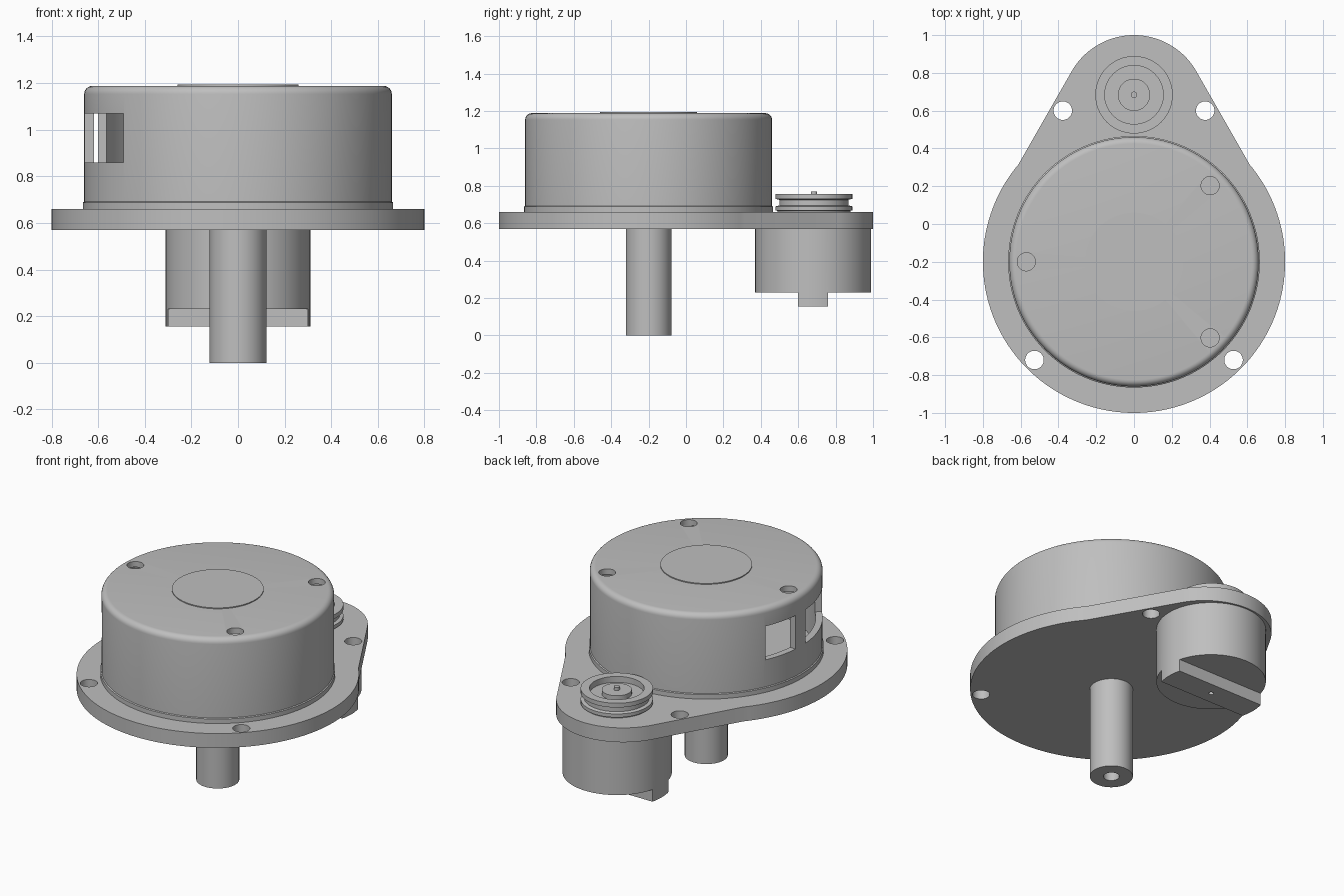
import bpy, bmesh, math
from mathutils import Vector

if "Cube" in bpy.data.objects:
    bpy.data.objects.remove(bpy.data.objects["Cube"])

grey = bpy.data.materials.new("plain_grey")
grey.diffuse_color = (0.52, 0.52, 0.52, 1)
grey.use_nodes = True
grey.node_tree.nodes["Principled BSDF"].inputs["Base Color"].default_value = grey.diffuse_color


def finish(name, bm):
    bmesh.ops.remove_doubles(bm, verts=bm.verts[:], dist=1e-5)
    bmesh.ops.dissolve_degenerate(bm, edges=bm.edges[:], dist=1e-6)
    bmesh.ops.recalc_face_normals(bm, faces=bm.faces[:])
    me = bpy.data.meshes.new(name)
    bm.to_mesh(me)
    bm.free()
    me.materials.append(grey)
    ob = bpy.data.objects.new(name, me)
    bpy.context.collection.objects.link(ob)
    return ob


def lathe(name, profile, x, y, steps=96):
    """Revolve (radius, z) points about a vertical axis at x, y."""
    bm = bmesh.new()
    vs = [bm.verts.new((x + r, y, z)) for r, z in profile]
    es = [bm.edges.new(p) for p in zip(vs, vs[1:])]
    bmesh.ops.spin(bm, geom=vs + es, cent=(x, y, 0), axis=(0, 0, 1),
                   angle=math.tau, steps=steps, use_merge=False)
    return finish(name, bm)


def prism(name, outline, z0, z1):
    bm = bmesh.new()
    face = bm.faces.new([bm.verts.new((x, y, z0)) for x, y in outline])
    out = bmesh.ops.extrude_face_region(bm, geom=[face])
    bmesh.ops.translate(bm, vec=(0, 0, z1 - z0),
                        verts=[v for v in out["geom"] if isinstance(v, bmesh.types.BMVert)])
    return finish(name, bm)


def rod(name, x, y, r, z0, z1, steps=48):
    return lathe(name, [(0, z0), (r, z0), (r, z1), (0, z1)], x, y, steps)


def arc(cx, cy, r, a0, a1, n):
    return [(cx + r * math.cos(math.radians(a0 + (a1 - a0) * i / n)),
             cy + r * math.sin(math.radians(a0 + (a1 - a0) * i / n))) for i in range(n + 1)]


def boolean(ob, cutter, op="DIFFERENCE"):
    mod = ob.modifiers.new("cut", "BOOLEAN")
    mod.object, mod.operation, mod.solver = cutter, op, "EXACT"
    bpy.context.view_layer.objects.active = ob
    bpy.ops.object.modifier_apply(modifier=mod.name)
    bpy.data.objects.remove(cutter)


CY = -0.2    # drum and shaft axis
MY = 0.68    # motor and pulley axis

# Mounting plate: large disc drawn out to a smaller rounded nose
plate = prism("mounting_plate",
              arc(0, 0.62, 0.38, 30.5, 149.5, 40) + arc(0, CY, 0.8, 140, 400, 110),
              0.57, 0.66)
for hx, hy in ((0.377, 0.6), (0.527, -0.72)):
    for s in (-1, 1):
        boolean(plate, rod("hole_cutter", s * hx, hy, 0.049, 0.5, 0.75))

# Hollow drum housing with a rounded rim
rim = arc(0.625, 1.153, 0.035, 0, 90, 6)
drum = lathe("drum_housing",
             [(0.62, 0.66), (0.666, 0.66), (0.666, 0.688), (0.66, 0.692)] + rim +
             [(0, 1.188), (0, 1.153), (0.62, 1.153), (0.62, 0.66)], 0, CY, 128)
for a in (45, 180, 315):
    p = math.radians(a)
    boolean(drum, rod("screw_hole_cutter", 0.57 * math.cos(p), CY + 0.57 * math.sin(p),
                      0.048, 1.13, 1.3))
# Side windows
for a0, a1 in ((155.5, 175), (183.5, 222)):
    wedge = arc(0, CY, 0.8, a0, a1, 12) + arc(0, CY, 0.5, a1, a0, 12)
    boolean(drum, prism("window_cutter", wedge, 0.86, 1.07))

cap = rod("top_disc", 0, CY, 0.26, 1.18, 1.194, 96)

# Output shaft with a centre bore
shaft = lathe("output_shaft", [(0, 0.2), (0.045, 0.2), (0.045, 0), (0.122, 0),
                               (0.122, 0.58), (0, 0.58)], 0, CY, 64)

# Motor body below the nose, with a raised bar across its end
motor = rod("motor_body", 0, MY, 0.31, 0.155, 0.575, 96)
for s in (-1, 1):
    y0, y1 = sorted((MY + s * 0.08, MY + s * 0.5))
    boolean(motor, prism("step_cutter", [(-0.5, y0), (0.5, y0), (0.5, y1), (-0.5, y1)],
                         0.1, 0.23))
boolean(motor, rod("pin_hole_cutter", 0, MY, 0.014, 0.1, 0.22, 24))

# Grooved pulley with a recessed top, hub and pin
pulley = lathe("pulley", [
    (0, 0.655), (0.195, 0.655), (0.195, 0.666), (0.205, 0.668), (0.205, 0.69),
    (0.185, 0.695), (0.185, 0.725), (0.205, 0.73), (0.205, 0.757), (0.155, 0.757),
    (0.155, 0.72), (0.085, 0.72), (0.085, 0.748), (0.017, 0.748), (0.017, 0.768),
    (0, 0.768)], 0, MY + 0.004, 64)

# Smooth curved walls, keep crisp edges
for ob in bpy.context.scene.objects:
    ob.select_set(True)
    bpy.context.view_layer.objects.active = ob
bpy.ops.object.shade_smooth_by_angle(angle=math.radians(30))
